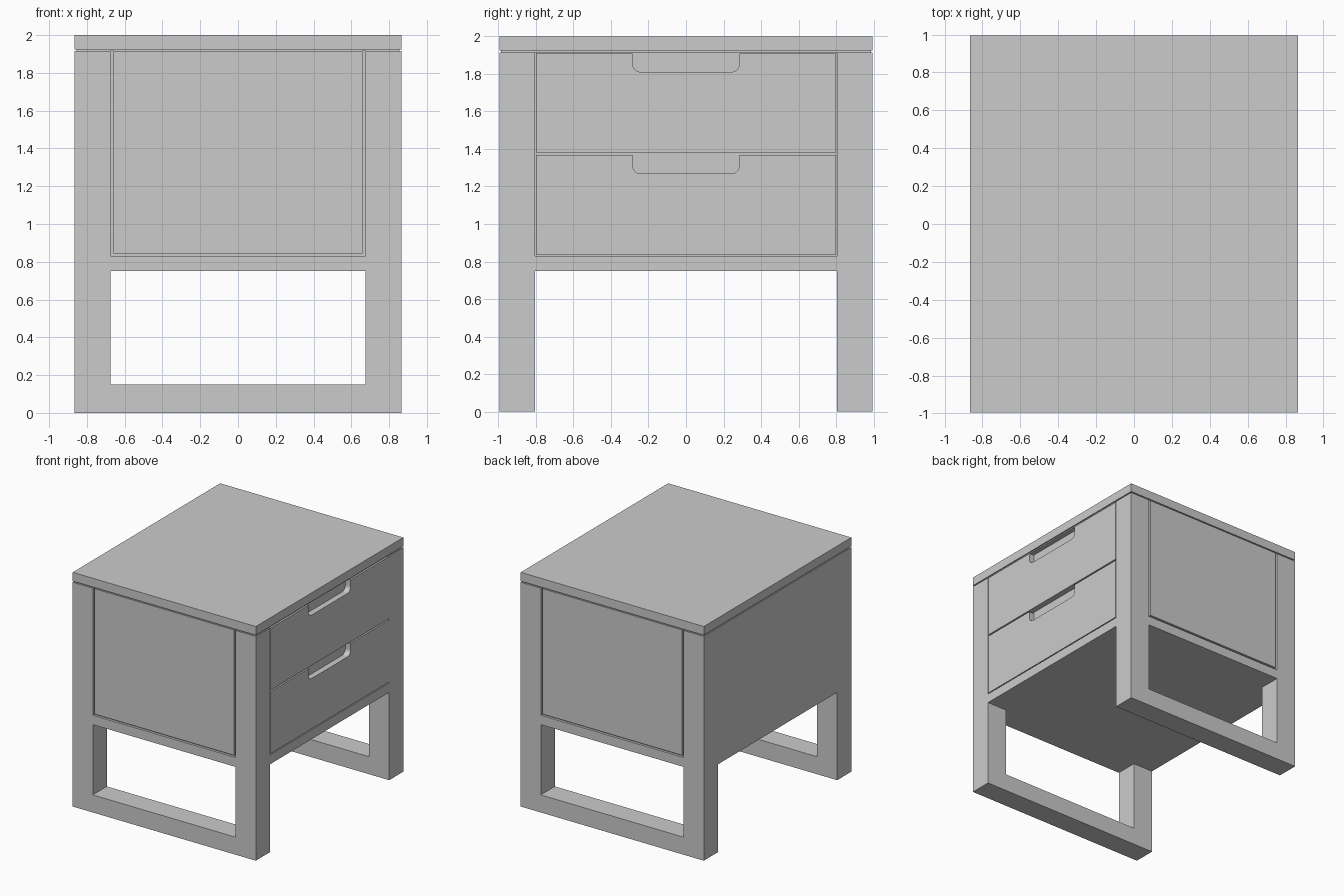
import bpy, bmesh, math

if "Cube" in bpy.data.objects:
    bpy.data.objects.remove(bpy.data.objects["Cube"])

X, Y, H = 0.865, 0.995, 1.915      # carcass half width, half length, height
IX, IY = 0.675, 0.805              # inner edges of the legs
HANDLE_DEPTH = 0.05


def make_object(name, bm):
    bmesh.ops.recalc_face_normals(bm, faces=bm.faces)
    mesh = bpy.data.meshes.new(name)
    bm.to_mesh(mesh)
    bm.free()
    ob = bpy.data.objects.new(name, mesh)
    bpy.context.collection.objects.link(ob)
    return ob


def box(name, x0, x1, y0, y1, z0, z1):
    bm = bmesh.new()
    bmesh.ops.create_cube(bm, size=1)
    for v in bm.verts:
        v.co = ((x0 + x1) / 2 + v.co.x * (x1 - x0),
                (y0 + y1) / 2 + v.co.y * (y1 - y0),
                (z0 + z1) / 2 + v.co.z * (z1 - z0))
    return make_object(name, bm)


def cut(target, cutter):
    cutter.hide_render = True
    mod = target.modifiers.new("cut", 'BOOLEAN')
    mod.operation = 'DIFFERENCE'
    mod.solver = 'EXACT'
    mod.object = cutter
    bpy.context.view_layer.objects.active = target
    bpy.ops.object.modifier_apply(modifier=mod.name)
    bpy.data.objects.remove(cutter)


def drawer_front(name, z0, z1):
    # Front with a rounded finger notch in its top edge
    half, depth, r, n = 0.285, 0.10, 0.045, 6
    pts = [(-0.80, z0), (0.80, z0), (0.80, z1), (half, z1)]
    arc = [(half - r + r * math.cos(a), z1 - depth + r - r * math.sin(a))
           for a in [math.pi / 2 * i / n for i in range(n + 1)]]
    pts += arc + [(-y, z) for y, z in reversed(arc)]
    pts += [(-half, z1), (-0.80, z1)]
    bm = bmesh.new()
    face = bm.faces.new([bm.verts.new((X - HANDLE_DEPTH, y, z)) for y, z in pts])
    ext = bmesh.ops.extrude_face_region(bm, geom=[face])
    bmesh.ops.translate(bm, vec=(HANDLE_DEPTH, 0, 0),
                        verts=[g for g in ext['geom'] if isinstance(g, bmesh.types.BMVert)])
    return make_object(name, bm)


# Carcass with two loop legs, cut from one block so the faces run flush
carcass = box("carcass", -X, X, -Y, Y, 0, H)
cut(carcass, box("leg_tunnel", -2, 2, -IY, IY, -1, 0.75))
cut(carcass, box("leg_window", -IX, IX, -2, 2, 0.15, 0.75))
cut(carcass, box("drawer_recess", X - HANDLE_DEPTH, 2, -IY, IY, 0.83, 3))
for s in (-1, 1):
    a, b = sorted((s * (Y - 0.02), s * 2))
    cut(carcass, box("panel_recess", -IX, IX, a, b, 0.83, 3))

# Inset side panels with a shadow gap around them
for s, name in ((-1, "front_panel"), (1, "back_panel")):
    a, b = sorted((s * (Y - 0.02), s * Y))
    box(name, -0.66, 0.66, a, b, 0.845, H)

# Drawers
drawer_front("lower_drawer", 0.838, 1.368)
drawer_front("upper_drawer", 1.38, 1.91)

# Table top on a slightly inset spacer
box("top_spacer", -X + 0.01, X - 0.01, -Y + 0.01, Y - 0.01, H, 1.925)
box("table_top", -X, X, -Y, Y, 1.925, 2.0)
